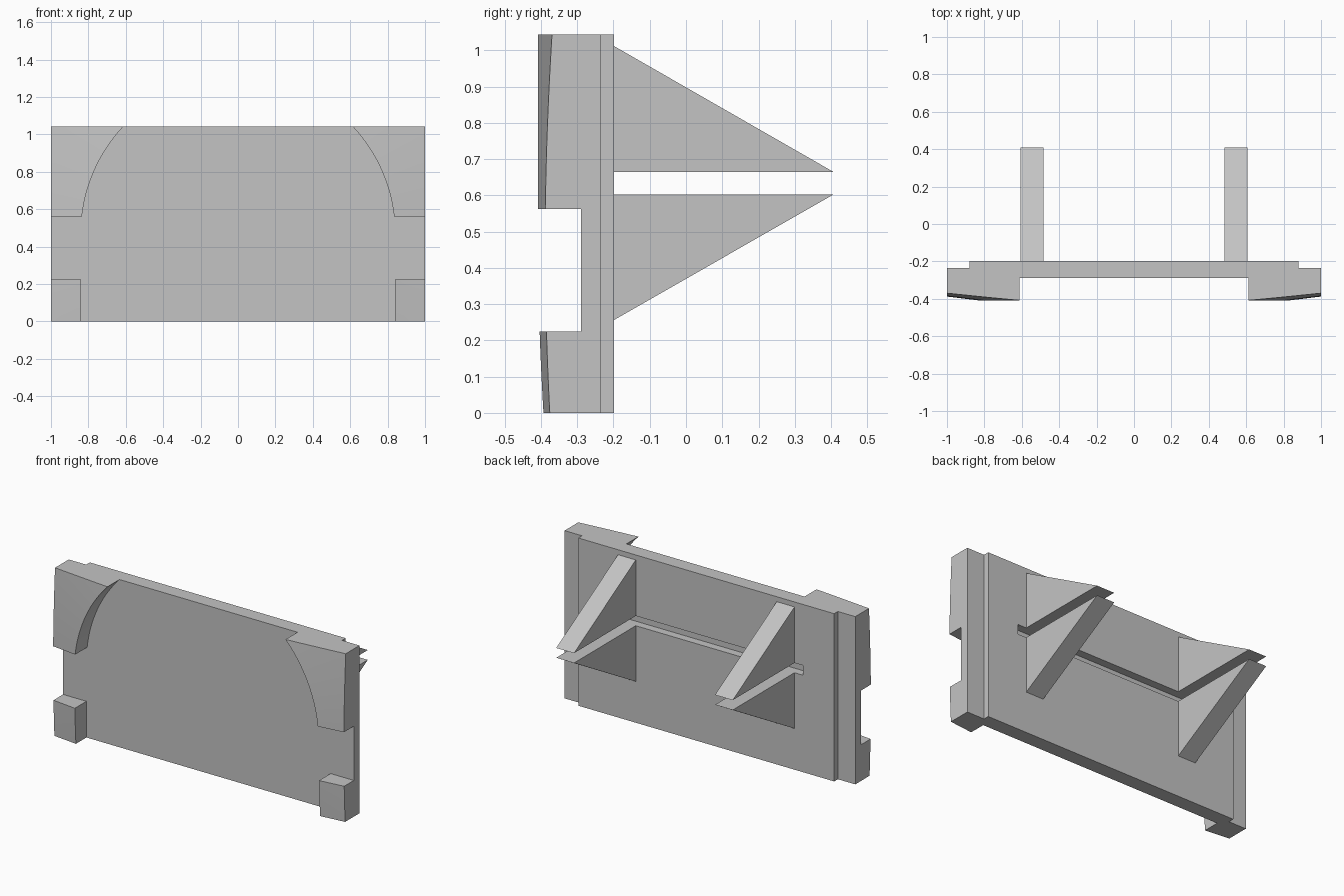
import bpy
import bmesh
import math

cube = bpy.data.objects.get("Cube")
if cube:
    bpy.data.objects.remove(cube, do_unlink=True)

grey = bpy.data.materials.new("plain grey")
grey.use_nodes = True
grey.diffuse_color = (0.55, 0.55, 0.55, 1)
grey.node_tree.nodes["Principled BSDF"].inputs["Base Color"].default_value = grey.diffuse_color

TOP = 1.043
BACK, END_BACK, FRONT = -0.199, -0.235, -0.29
ARC_Z, ARC_R = 0.468, 0.84      # centre height and radius of the round recess
RIM_Y, RIM_SLOPE = -0.408, 0.1225


def finish(name, bm):
    bmesh.ops.recalc_face_normals(bm, faces=bm.faces[:])
    mesh = bpy.data.meshes.new(name)
    bm.to_mesh(mesh)
    bm.free()
    mesh.materials.append(grey)
    obj = bpy.data.objects.new(name, mesh)
    bpy.context.collection.objects.link(obj)
    return obj


def prism(name, points, offset):
    bm = bmesh.new()
    face = bm.faces.new([bm.verts.new(p) for p in points])
    grown = bmesh.ops.extrude_face_region(bm, geom=[face])["geom"]
    bmesh.ops.translate(bm, vec=offset,
                        verts=[v for v in grown if isinstance(v, bmesh.types.BMVert)])
    return finish(name, bm)


def select_only(obj):
    bpy.ops.object.select_all(action="DESELECT")
    obj.select_set(True)
    bpy.context.view_layer.objects.active = obj


# Front panel with rebated ends on the back
half = [(0.88, BACK), (0.88, END_BACK), (1, END_BACK), (1, FRONT)]
outline = half + [(-x, y) for x, y in reversed(half)]
panel = prism("panel", [(x, y, 0) for x, y in outline], (0, 0, TOP))

# Long shallow groove between the fins
cutter = prism("groove_cutter", [(-0.665, BACK - 0.05, 0.603), (0.665, BACK - 0.05, 0.603),
                                 (0.665, BACK - 0.05, 0.664), (-0.665, BACK - 0.05, 0.664)],
               (0, 0.1, 0))
cutter.hide_render = True
cut = panel.modifiers.new("groove", "BOOLEAN")
cut.operation = "DIFFERENCE"
cut.solver = "EXACT"
cut.object = cutter
select_only(panel)
bpy.ops.object.modifier_apply(modifier=cut.name)
bpy.data.objects.remove(cutter, do_unlink=True)


# Corner lugs whose front follows a shallow cone around the recess centre
def corner_lug(name, side, low, high, inner_x, rows, columns=8):
    bm = bmesh.new()
    grid = []
    for i in range(rows + 1):
        z = low + (high - low) * i / rows
        start = inner_x(z)
        row = []
        for j in range(columns + 1):
            x = start + (1 - start) * j / columns
            y = RIM_Y + RIM_SLOPE * (math.hypot(x, z - ARC_Z) - ARC_R)
            row.append(bm.verts.new((side * x, y, z)))
        grid.append(row)
    for a, b in zip(grid, grid[1:]):
        for j in range(columns):
            bm.faces.new((a[j], a[j + 1], b[j + 1], b[j]))
    grown = bmesh.ops.extrude_face_region(bm, geom=bm.faces[:])["geom"]
    for v in grown:
        if isinstance(v, bmesh.types.BMVert):
            v.co.y = FRONT
    obj = finish(name, bm)
    select_only(obj)
    bpy.ops.object.shade_smooth_by_angle(angle=math.radians(25))


def arc_edge(z):
    return math.sqrt(ARC_R ** 2 - (z - ARC_Z) ** 2)


for label, side in (("left", 1), ("right", -1)):
    corner_lug(label + "_upper_lug", side, 0.562, TOP, arc_edge, 24)
    corner_lug(label + "_lower_lug", side, 0, 0.225, lambda z: ARC_R, 8)

    # Paired triangular fins on the back
    for part, flat, far in (("upper", 0.664, 1.012), ("lower", 0.603, 0.256)):
        prism(label + "_" + part + "_fin",
              [(side * 0.485, BACK, flat), (side * 0.485, 0.408, flat), (side * 0.485, BACK, far)],
              (side * 0.122, 0, 0))
